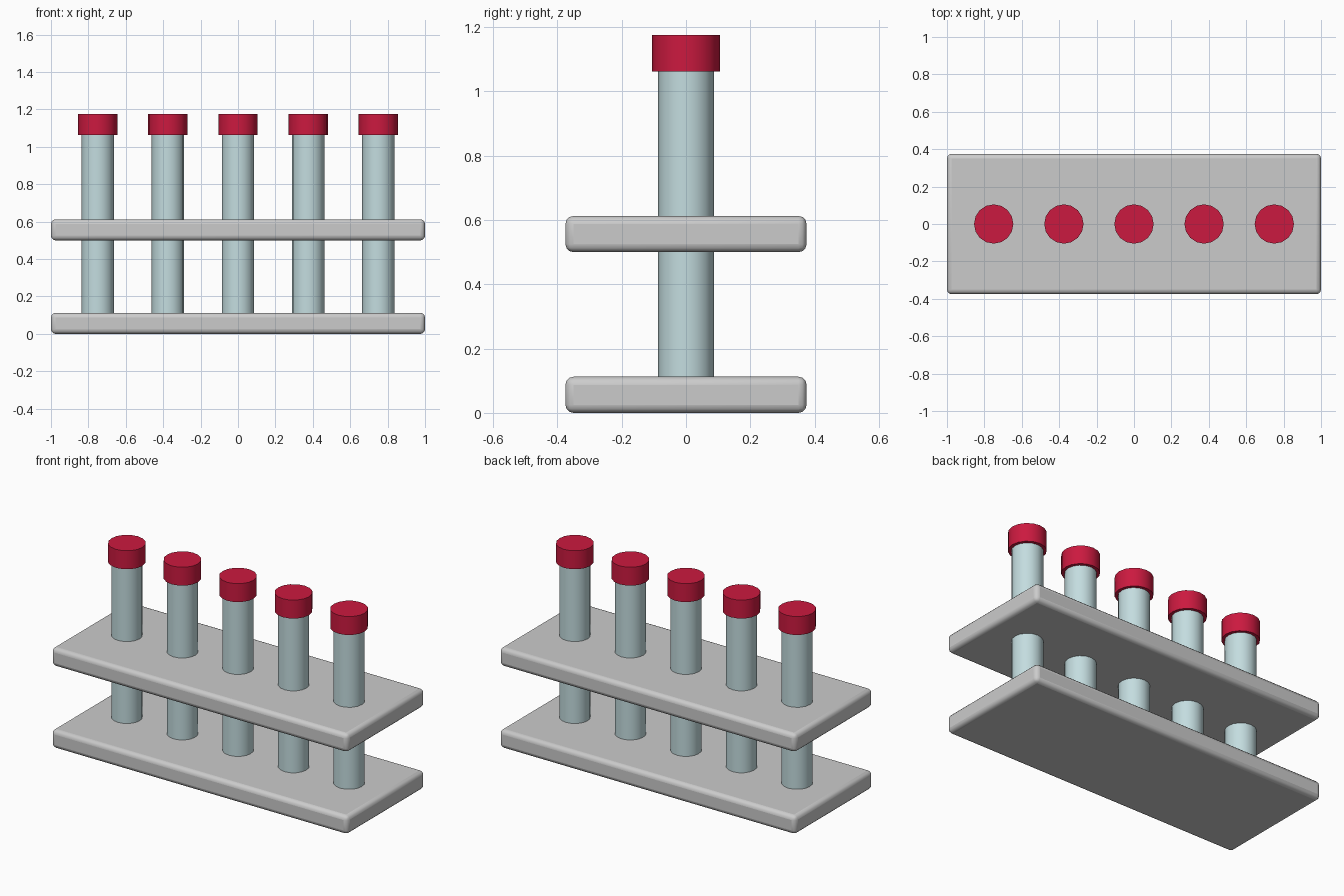
import bpy
from math import radians

if "Cube" in bpy.data.objects:
    bpy.data.objects.remove(bpy.data.objects["Cube"])


def material(name, rgb):
    m = bpy.data.materials.new(name)
    m.diffuse_color = (*rgb, 1)
    m.use_nodes = True
    m.node_tree.nodes["Principled BSDF"].inputs["Base Color"].default_value = m.diffuse_color
    return m


GLASS = material("pale_glass", (0.55, 0.72, 0.74))
RED = material("red_cap", (0.6, 0.01, 0.05))


def plate(name, z0, z1):
    bpy.ops.mesh.primitive_cube_add(size=1, location=(0, 0, (z0 + z1) / 2))
    ob = bpy.context.object
    ob.name = name
    ob.scale = (2, 0.75, z1 - z0)
    bpy.ops.object.transform_apply(location=False, rotation=False, scale=True)
    bevel = ob.modifiers.new("rounded_edges", 'BEVEL')
    bevel.width = 0.025
    bevel.segments = 3
    bpy.ops.object.shade_smooth_by_angle(angle=radians(40))


def cylinder(name, x, radius, z0, z1, mat):
    bpy.ops.mesh.primitive_cylinder_add(vertices=16, radius=radius, depth=z1 - z0,
                                        location=(x, 0, (z0 + z1) / 2))
    ob = bpy.context.object
    ob.name = name
    ob.data.materials.append(mat)
    bpy.ops.object.shade_smooth_by_angle(angle=radians(40))


# Rack plates
plate("base_plate", 0, 0.1125)
plate("upper_plate", 0.5, 0.6125)

# Five capped tubes standing through the upper plate
for i in range(5):
    x = (i - 2) * 0.375
    cylinder(f"tube_{i + 1}", x, 0.0865, 0.1, 1.075, GLASS)
    cylinder(f"cap_{i + 1}", x, 0.105, 1.0625, 1.175, RED)
